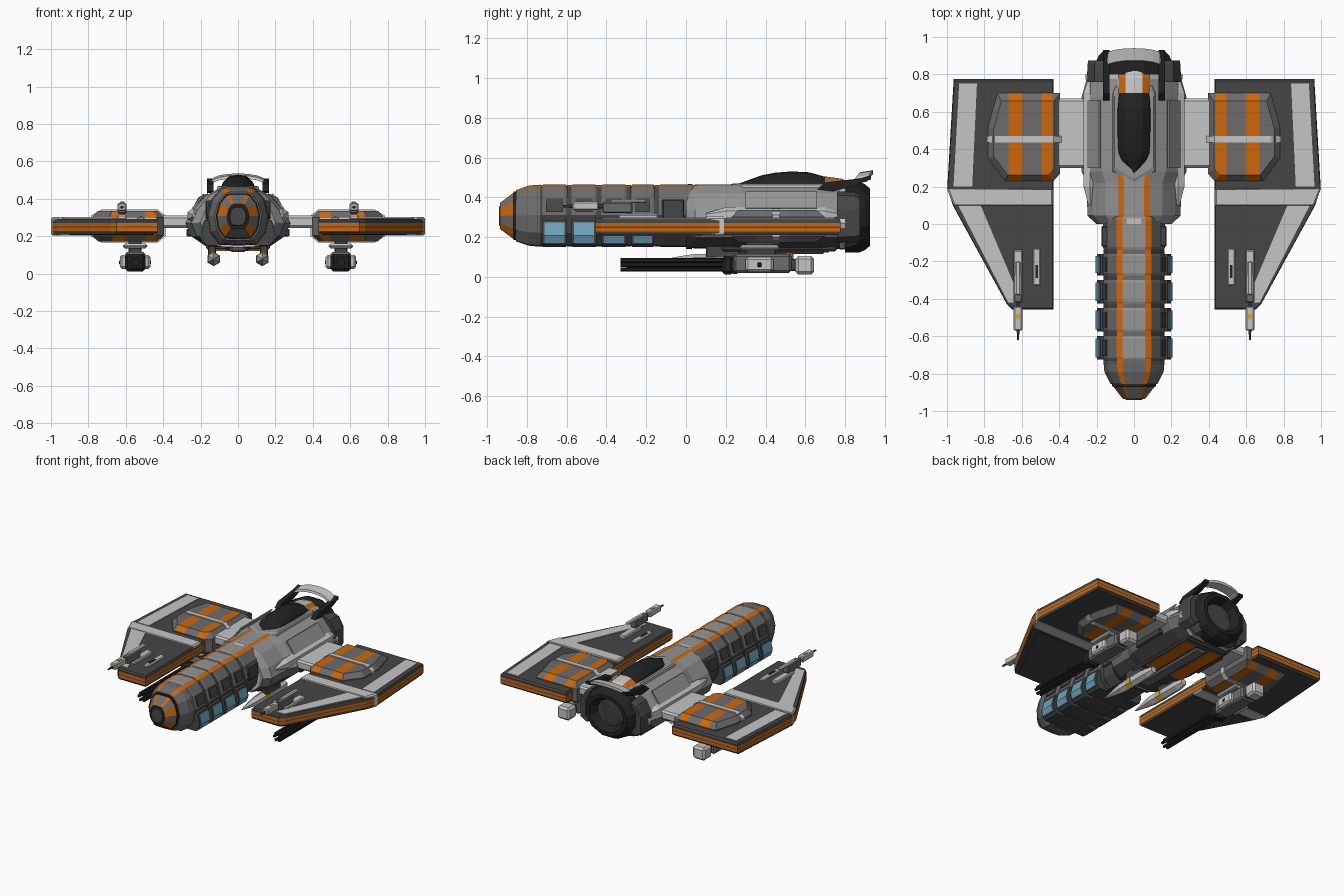
import bpy, bmesh, math

if "Cube" in bpy.data.objects:
    bpy.data.objects.remove(bpy.data.objects["Cube"])

COLS = {"dark_grey": (.062, .062, .062), "mid_grey": (.15, .15, .15), "steel_grey": (.3, .3, .3),
        "light_grey": (.56, .56, .56), "orange": (.62, .135, .003), "black": (.016, .016, .017),
        "window_blue": (.15, .36, .5), "yellow": (.65, .42, .03)}
NAMES = list(COLS)
DARK, MID, STEEL, LIGHT, ORANGE, BLACK, BLUE, YELLOW = range(8)
for n, c in COLS.items():
    bpy.data.materials.new(n).diffuse_color = (*c, 1)


def make(name, verts, faces, idx, mirror=False, stripes=(), bevel=0):
    """Mesh object; stripes are x ranges cut in and painted orange."""
    me = bpy.data.meshes.new(name)
    me.from_pydata(verts, [], faces)
    for n in NAMES:
        me.materials.append(bpy.data.materials[n])
    for p, i in zip(me.polygons, idx):
        p.material_index = i
    bm = bmesh.new()
    bm.from_mesh(me)
    for x in [v for s in stripes for v in s]:
        bmesh.ops.bisect_plane(bm, geom=bm.verts[:] + bm.edges[:] + bm.faces[:],
                               plane_co=(x, 0, 0), plane_no=(1, 0, 0))
    for f in bm.faces:
        if any(a < f.calc_center_median().x < b for a, b in stripes):
            f.material_index = ORANGE
    bmesh.ops.recalc_face_normals(bm, faces=bm.faces)
    bm.to_mesh(me)
    bm.free()
    ob = bpy.data.objects.new(name, me)
    bpy.context.collection.objects.link(ob)
    if bevel:
        m = ob.modifiers.new("bevel", "BEVEL")
        m.width, m.segments = bevel, 1
    if mirror:
        ob.modifiers.new("mirror", "MIRROR")
    return ob


def skin(name, rings, rule, **kw):
    """Join equal rings of points into a closed shell; rule(row, column) gives the colour."""
    n = len(rings[0])
    faces, idx = [list(range(n))], [rule(-1, 0)]
    for r in range(len(rings) - 1):
        for k in range(n):
            j = (k + 1) % n
            faces.append([r * n + k, r * n + j, (r + 1) * n + j, (r + 1) * n + k])
            idx.append(rule(r, k))
    faces.append([(len(rings) - 1) * n + k for k in range(n)])
    idx.append(rule(len(rings) - 1, 0))
    return make(name, [v for r in rings for v in r], faces, idx, **kw)


def loft(name, half, stations, rule, cz=.305):
    """Symmetric half section (x, z) swept along y; stations are (y, x scale, z scale)."""
    ring = half + [(-x, z) for x, z in half[-2:0:-1]]
    n = len(ring)
    rings = [[(x * sx, y, cz + (z - cz) * sz) for x, z in ring] for y, sx, sz in stations]
    return skin(name, rings, lambda r, k: rule(r, min(k, n - 1 - k)))


def prism(name, pts, layers, bands, axis="z", **kw):
    """Outline stacked in (height, scale) layers along an axis, one colour per band."""
    cx = sum(p[0] for p in pts) / len(pts)
    cy = sum(p[1] for p in pts) / len(pts)
    put = {"z": lambda a, b, h: (a, b, h), "y": lambda a, b, h: (a, h, b), "x": lambda a, b, h: (h, a, b)}[axis]
    rings = [[put(cx + (a - cx) * s, cy + (b - cy) * s, h) for a, b in pts] for h, s in layers]
    return skin(name, rings, lambda r, k: bands[max(0, min(r, len(bands) - 1))], **kw)


def box(name, x, y, z, col, bevel=.006, mirror=True):
    pts = [(x[0], y[0]), (x[1], y[0]), (x[1], y[1]), (x[0], y[1])]
    return prism(name, pts, [(z[0], 1), (z[1], 1)], [col], mirror=mirror, bevel=bevel)


def tube(name, x, z, prof, col, n=8, mirror=True):
    """Round part along y with (y, radius) profile."""
    rings = [[(x + r * math.cos((k + .5) * math.tau / n), y, z + r * math.sin((k + .5) * math.tau / n))
              for k in range(n)] for y, r in prof]
    return skin(name, rings, lambda r, k: col, mirror=mirror)


# Forward fuselage: core, nose cone and ribbed segments
NOSE = [(0, .465), (.06, .465), (.092, .455), (.14, .40), (.165, .31), (.15, .22), (.10, .155), (0, .15)]
SEG = [STEEL, ORANGE, MID, MID, DARK, DARK, DARK]
loft("fuselage_core", NOSE, [(-.75, .95, .95), (.1, .95, .95)], lambda r, c: DARK)
loft("nose_base", NOSE, [(-.855, .76, .82), (-.79, .96, .96), (-.735, .99, .99)],
     lambda r, c: MID if c != 1 else ORANGE)
loft("nose_ring", NOSE, [(-.868, .72, .78), (-.85, .72, .78)], lambda r, c: BLACK)
loft("nose_cone", NOSE, [(-.935, .36, .42), (-.865, .69, .75)],
     lambda r, c: BLACK if r in (-1, 1) else (ORANGE if c in (1, 3, 5) else MID))
loft("nose_tip", NOSE, [(-.94, .26, .3), (-.93, .3, .34)], lambda r, c: DARK)
for a, b in [(-.725, -.60), (-.575, -.45), (-.425, -.30), (-.275, -.16), (-.135, .04)]:
    loft("fuselage_segment", NOSE, [(a, .98, .98), (a + .012, 1.01, 1), (b - .012, 1.01, 1), (b, .98, .98)],
         lambda r, c: SEG[c])
    if b < 0:
        # side window with dark housing, and the panel above it
        prism("window_housing", [(.13, .29), (.18, .285), (.198, .21), (.185, .165), (.165, .15), (.09, .15)],
              [(a, .97), (a + .008, 1), (b - .008, 1), (b, .97)], [DARK], axis="y", mirror=True)
        prism("window_glass", [(.17, .275), (.186, .274), (.205, .208), (.19, .17), (.17, .17)],
              [(a + .012, 1), (b - .012, 1)], [BLUE], axis="y", mirror=True)
        prism("segment_side_panel", [(.143, .39), (.15, .395), (.171, .325), (.16, .325)],
              [(a + .02, 1), (b - .02, 1)], [DARK], axis="y", mirror=True)
for y in (-.735, -.5875, -.4375, -.2875, -.1475):
    loft("segment_seam", NOSE, [(y - .012, .985, .985), (y + .012, .985, .985)],
         lambda r, c: ORANGE if c == 1 else (MID if c == 0 else DARK))
box("neck_box", (.13, .175), (-.12, -.01), (.29, .39), DARK)

# Main body
BODY = [(0, .465), (.06, .465), (.092, .46), (.17, .42), (.245, .34), (.28, .27), (.25, .2), (.17, .145), (0, .14)]


def body_rule(r, c):
    if c == 1 and r in (0, 1, 2, 5, 6):
        return ORANGE
    if r >= 6:
        return DARK
    return (STEEL, STEEL, STEEL, STEEL, STEEL, MID, DARK, DARK)[c]


loft("main_body", BODY, [(.0, .72, .92), (.045, .89, .99), (.22, .9, 1), (.28, 1, 1), (.68, 1, 1), (.76, .92, 1),
                         (.82, .89, .99), (.87, .76, .88)], body_rule)
loft("body_collar", BODY, [(.775, .925, 1.02), (.8, .925, 1.02)], lambda r, c: ORANGE if c == 1 else LIGHT)
loft("neck_collar", BODY, [(.0, .64, 1.0), (.03, .7, 1.01)], lambda r, c: ORANGE if c == 1 else (LIGHT if c < 5 else DARK))
prism("shoulder_panel", [(.18, .425), (.187, .428), (.25, .346), (.24, .34)], [(.3, 1), (.66, 1)],
      [STEEL], axis="y", mirror=True)
prism("rear_cheek", [(.16, .43), (.21, .41), (.25, .34), (.25, .2), (.2, .17), (.16, .2)],
      [(.76, 1), (.85, .97), (.875, .88)], [DARK], axis="y", mirror=True)
tube("side_fairing", .235, .31, [(.1, .01), (.2, .04), (.7, .04), (.78, .01)], LIGHT, 6)
box("side_intake", (.2, .275), (.34, .6), (.2, .24), DARK)

# Engine with a recessed nozzle
rings = [(.8, .21, BLACK), (.87, .21, BLACK), (.9, .195, BLACK), (.925, .17, BLACK), (.925, .14, BLACK), (.87, .11, BLACK)]
skin("engine_nozzle", [[(r * math.cos((k + .5) * math.pi / 6), y, .3 + .88 * r * math.sin((k + .5) * math.pi / 6))
                        for k in range(12)] for y, r, c in rings], lambda r, k: rings[max(r, 0)][2])

# Canopy, frame and rear hump
DOME = [(0, .53), (.045, .522), (.08, .49), (.095, .45), (0, .43)]
loft("canopy_glass", DOME, [(.27, .06, .34), (.34, .8, .62), (.38, .98, .78), (.45, 1, .93), (.53, 1, 1), (.62, 1, .95),
                            (.715, .96, .65)], lambda r, c: BLACK, .44)
prism("canopy_frame", [(0, .21), (.115, .28), (.115, .7), (.1, .74), (-.1, .74), (-.115, .7), (-.115, .28)],
      [(.44, 1), (.462, .98), (.47, .9)], [LIGHT, STEEL])
loft("rear_hump", DOME, [(.70, 1, .72), (.78, 1, .6), (.86, .9, .25)], lambda r, c: ORANGE if c == 1 else LIGHT, .44)

# Rear spoiler: two dark arms and a light arch
prism("spoiler_arm", [(.66, .44), (.7, .475), (.88, .495), (.93, .51), (.93, .49), (.84, .455), (.74, .43)],
      [(.13, 1), (.165, 1)], [BLACK], axis="x", mirror=True)
arch = []
for k in range(9):
    a = math.pi * (k / 8)
    x, y, z = -.145 * math.cos(a), .885 + .03 * math.sin(a), .482 + .038 * math.sin(a)
    arch.append([(x, y - .045, z - .01), (x, y - .04, z + .006), (x, y + .025, z + .016), (x, y + .025, z - .004)])
skin("spoiler_arch", arch, lambda r, k: LIGHT)

# Wings
WING = [(.43, -.46), (.65, -.46), (.68, -.43), (.97, .1), (1, .19), (.965, .78), (.43, .78)]
prism("wing", WING, [(.21, .975), (.222, .995), (.228, .995), (.246, .995), (.252, .995), (.27, .995), (.282, .995),
                     (.293, .98)], [DARK, DARK, ORANGE, DARK, ORANGE, DARK, DARK], mirror=True)
prism("wing_cross_strip", [(.432, .1), (.965, .1), (1, .19), (.432, .185)],
      [(.205, .97), (.215, 1), (.292, 1), (.302, .97)], [LIGHT], mirror=True)
prism("wing_rear_panel", [(.84, .75), (.935, .75), (.965, .2), (.865, .2)], [(.285, 1), (.298, 1)], [LIGHT], mirror=True)
prism("wing_front_panel", [(.82, .1), (.94, .1), (.672, -.42), (.6, -.42)], [(.285, 1), (.298, 1)], [LIGHT], mirror=True)
prism("wing_under_panel", [(.45, -.43), (.64, -.43), (.9, .08), (.45, .08)], [(.206, 1), (.215, 1)], [DARK], mirror=True)
box("wing_connector", (.24, .44), (.3, .67), (.245, .31), LIGHT, .012)

# Engine pods set in the wings, striped in orange
POD = [(.395, .27), (.43, .23), (.69, .23), (.78, .35), (.78, .52), (.73, .70), (.395, .70)]
prism("wing_pod", POD, [(.172, .82), (.205, 1), (.3, 1), (.335, .84)], [MID], mirror=True,
      stripes=[(.435, .495), (.595, .67)])
prism("pod_band", [(.388, .27), (.388, .31), (.43, .343), (.73, .343), (.785, .31), (.785, .2),
                   (.73, .166), (.43, .166), (.388, .2)], [(.435, 1), (.47, 1)], [LIGHT], axis="y", mirror=True)

# Guns on top of the wings
box("top_gun_base", (.595, .645), (-.34, -.14), (.285, .315), LIGHT)
box("top_gun_body", (.597, .643), (-.42, -.27), (.32, .375), MID)
box("top_gun_cover", (.605, .635), (-.38, -.2), (.37, .385), LIGHT)
box("top_gun_muzzle", (.597, .643), (-.57, -.44), (.335, .378), LIGHT)
box("top_gun_light", (.61, .63), (-.51, -.48), (.375, .382), YELLOW, 0)
tube("top_gun_barrel", .62, .355, [(-.62, .006), (-.56, .009), (-.3, .012)], DARK, 6)
box("wing_slot", (.5, .54), (-.33, -.13), (.285, .303), LIGHT)
box("wing_slot_hole", (.513, .527), (-.29, -.22), (.3, .306), BLACK, 0)

# Rotary guns under the pods
for k in range(6):
    a = k * math.pi / 3
    tube("rotary_barrel", .55 + .027 * math.cos(a), .06 + .027 * math.sin(a), [(-.33, .011), (.22, .011)], BLACK, 6)
tube("barrel_core", .55, .06, [(-.3, .02), (.2, .02)], BLACK)
box("barrel_collar", (.495, .605), (.18, .24), (.012, .105), BLACK, .015)
box("gun_body", (.495, .605), (.24, .53), (.02, .115), MID, .012)
box("gun_side_bracket", (.468, .632), (.3, .44), (.025, .1), LIGHT, .012)
tube("gun_pivot_front", .55, .06, [(.235, .05), (.26, .05)], DARK)
box("gun_pivot", (.464, .636), (.355, .385), (.045, .075), BLACK, .008)
box("gun_rear", (.5, .6), (.55, .645), (.012, .105), LIGHT, .015)
box("gun_rear_link", (.52, .58), (.5, .57), (.03, .09), DARK)
box("gun_mark", (.525, .575), (.5, .54), (.085, .12), YELLOW)
box("gun_mount", (.485, .615), (.27, .47), (.135, .16), LIGHT, .01)
box("gun_stalk", (.515, .585), (.3, .45), (.1, .18), DARK)

# Belly: keel, orange plates and two slim missiles
box("belly_plate", (-.17, .17), (.18, .76), (.128, .16), DARK, .01, False)
box("belly_stripe", (.06, .15), (.3, .72), (.122, .135), ORANGE, 0)
box("belly_keel", (-.045, .045), (.1, .7), (.115, .15), MID, .012, False)
tube("belly_missile", .13, .078, [(-.14, .004), (-.04, .024), (.04, .036), (.3, .036), (.36, .024)], LIGHT, 6)
tube("missile_band", .13, .078, [(.1, .038), (.15, .038)], YELLOW, 6)
box("missile_strut", (.118, .16), (.1, .27), (.09, .18), DARK)

for m in bpy.data.materials:
    if m.users and not m.is_grease_pencil:
        m.use_nodes = True
        m.node_tree.nodes["Principled BSDF"].inputs["Base Color"].default_value = m.diffuse_color
